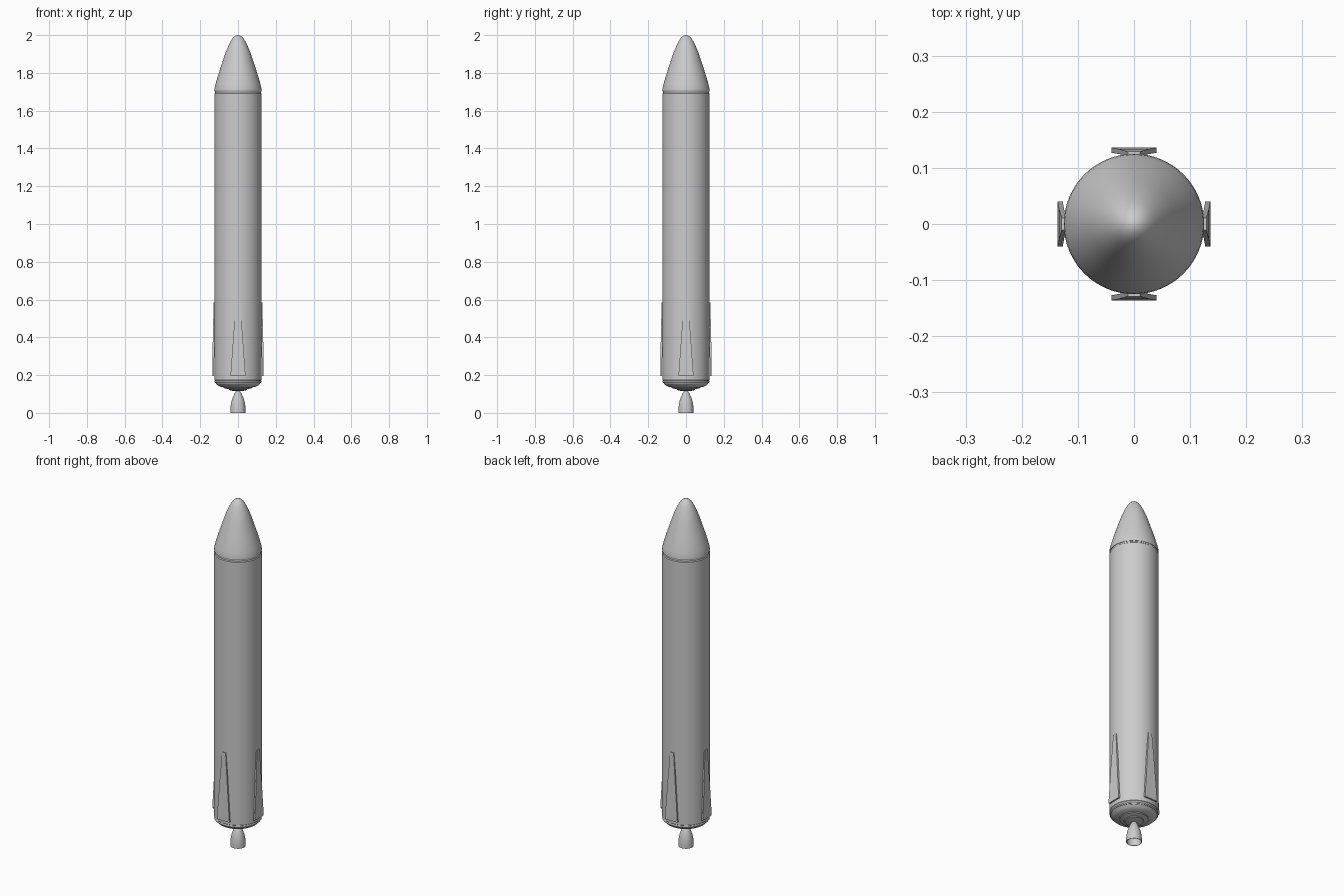
import bpy, bmesh, math
from mathutils import Matrix

if "Cube" in bpy.data.objects:
    bpy.data.objects.remove(bpy.data.objects["Cube"])


def finish(name, bm, angle=30):
    bmesh.ops.recalc_face_normals(bm, faces=bm.faces)
    me = bpy.data.meshes.new(name)
    bm.to_mesh(me)
    bm.free()
    ob = bpy.data.objects.new(name, me)
    bpy.context.collection.objects.link(ob)
    bpy.ops.object.select_all(action='DESELECT')
    ob.select_set(True)
    bpy.context.view_layer.objects.active = ob
    bpy.ops.object.shade_smooth_by_angle(angle=math.radians(angle))
    return ob


def lathe(name, profile, steps=64):
    """Spin a list of (radius, z) points around the z axis."""
    bm = bmesh.new()
    vs = [bm.verts.new((r, 0, z)) for r, z in profile]
    es = [bm.edges.new(p) for p in zip(vs, vs[1:])]
    bmesh.ops.spin(bm, geom=vs + es, cent=(0, 0, 0), axis=(0, 0, 1),
                   angle=math.tau, steps=steps)
    bmesh.ops.remove_doubles(bm, verts=bm.verts, dist=1e-5)
    return finish(name, bm)


# Main tube with a narrow seam groove below the nose
lathe("body_tube", [(0, 1.694), (0.121, 1.694), (0.125, 1.69), (0.125, 0.175),
                    (0.122, 0.172), (0, 0.172)])
lathe("seam_ring", [(0.121, 1.69), (0.121, 1.704)])

# Nose fairing: straight flank with rounded shoulder and tip
lathe("nose_fairing", [(0, 1.702), (0.123, 1.702), (0.125, 1.706), (0.1235, 1.722),
                       (0.119, 1.74), (0.110, 1.772), (0.098, 1.81), (0.085, 1.85),
                       (0.072, 1.89), (0.061, 1.92), (0.050, 1.945), (0.039, 1.967),
                       (0.028, 1.984), (0.016, 1.995), (0.007, 1.999), (0, 2.0)])

# Stepped tail closure
lathe("tail_ring", [(0.122, 0.174), (0.124, 0.17), (0.124, 0.163), (0.120, 0.158), (0.117, 0.158)])
lathe("tail_dome", [(0.119, 0.165), (0.117, 0.155), (0.108, 0.146), (0.095, 0.139),
                    (0.075, 0.135), (0.073, 0.131), (0.050, 0.125), (0.047, 0.121),
                    (0.022, 0.115), (0, 0.115)])

# Open bell nozzle with inner wall
lathe("engine_nozzle", [(0, 0.118), (0.010, 0.116), (0.018, 0.103), (0.027, 0.083),
                        (0.034, 0.063), (0.038, 0.042), (0.040, 0.02), (0.040, 0),
                        (0.037, 0), (0.037, 0.02), (0.035, 0.042), (0.031, 0.063),
                        (0.024, 0.083), (0.014, 0.103), (0, 0.108)])


# Four folded, tapered legs lying against the tube
def leg(name, turn):
    bm = bmesh.new()
    rings = []
    for z, half, outer in ((0.195, 0.040, 0.136), (0.39, 0.026, 0.1335), (0.585, 0.011, 0.129)):
        inner = outer - 0.009
        rings.append([bm.verts.new(p) for p in (
            (outer, -half, z), (outer, half, z), (inner, half, z), (inner, -half, z))])
    for a, b in zip(rings, rings[1:]):
        for i in range(4):
            j = (i + 1) % 4
            bm.faces.new((a[i], a[j], b[j], b[i]))
    bm.faces.new(rings[0])
    bm.faces.new(rings[-1])
    bm.transform(Matrix.Rotation(turn, 4, 'Z'))
    return finish(name, bm)


for i, side in enumerate(("right", "back", "left", "front")):
    leg(side + "_leg", i * math.pi / 2)
